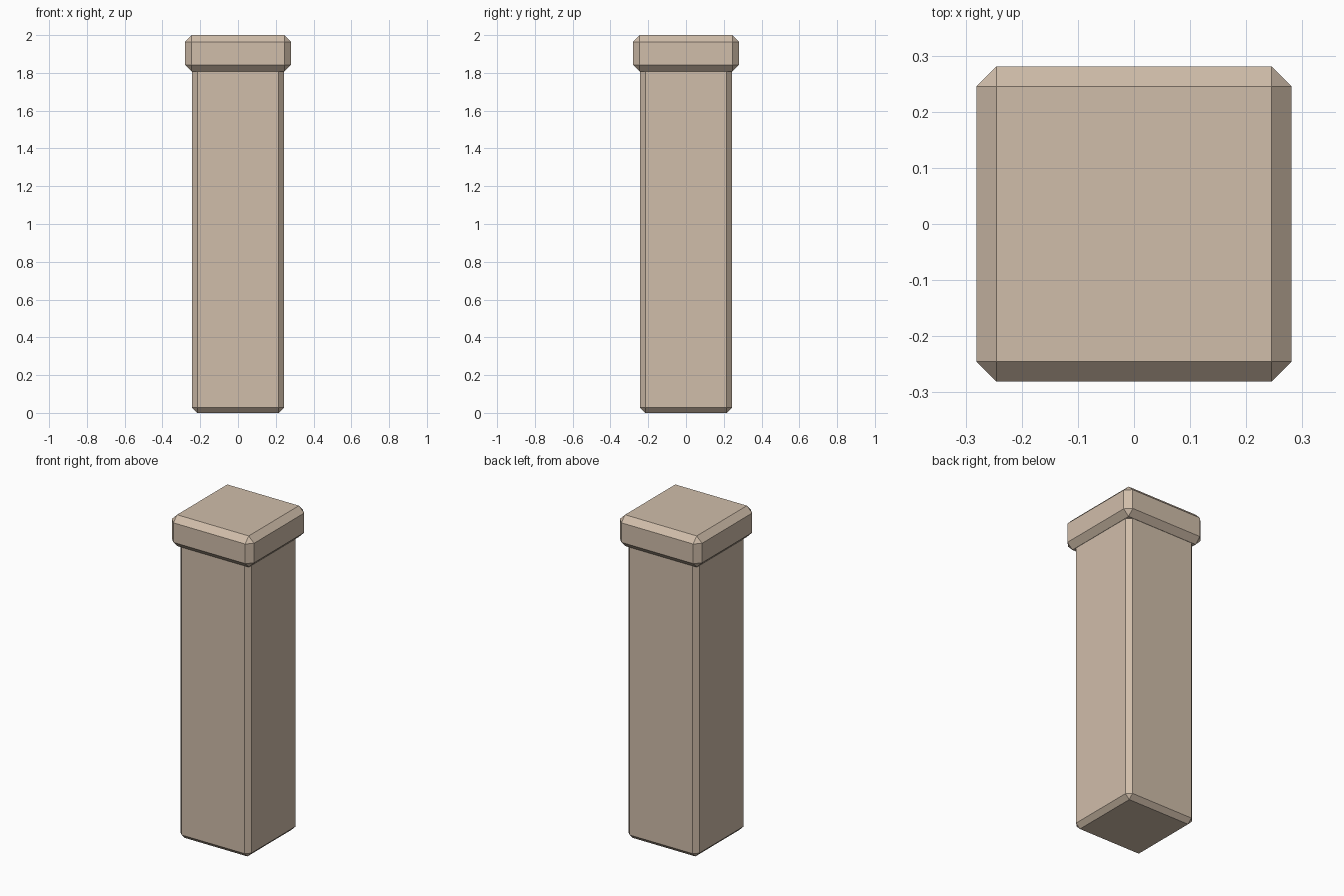
import bpy
import bmesh

if "Cube" in bpy.data.objects:
    bpy.data.objects.remove(bpy.data.objects["Cube"], do_unlink=True)

# One warm stone colour for the whole pillar
stone = bpy.data.materials.new("warm_beige_stone")
stone.use_nodes = True
colour = (0.63, 0.51, 0.40, 1.0)
stone.diffuse_color = colour
stone.node_tree.nodes["Principled BSDF"].inputs["Base Color"].default_value = colour


def chamfered_block(name, half_width, bottom, top, chamfer):
    """Square block with a single flat chamfer on every edge."""
    bm = bmesh.new()
    bmesh.ops.create_cube(bm, size=1)
    for v in bm.verts:
        v.co.x *= half_width * 2
        v.co.y *= half_width * 2
        v.co.z = top if v.co.z > 0 else bottom
    bmesh.ops.bevel(bm, geom=bm.edges[:], offset=chamfer, segments=1,
                    affect='EDGES')
    bmesh.ops.recalc_face_normals(bm, faces=bm.faces[:])
    mesh = bpy.data.meshes.new(name)
    bm.to_mesh(mesh)
    bm.free()
    mesh.materials.append(stone)
    obj = bpy.data.objects.new(name, mesh)
    bpy.context.collection.objects.link(obj)
    return obj


# Shaft runs up into the cap, so its upper chamfer is hidden
chamfered_block("pillar_shaft", 0.243, 0.0, 1.9, 0.028)

# Wider cap on top
chamfered_block("pillar_cap", 0.281, 1.807, 2.0, 0.036)
